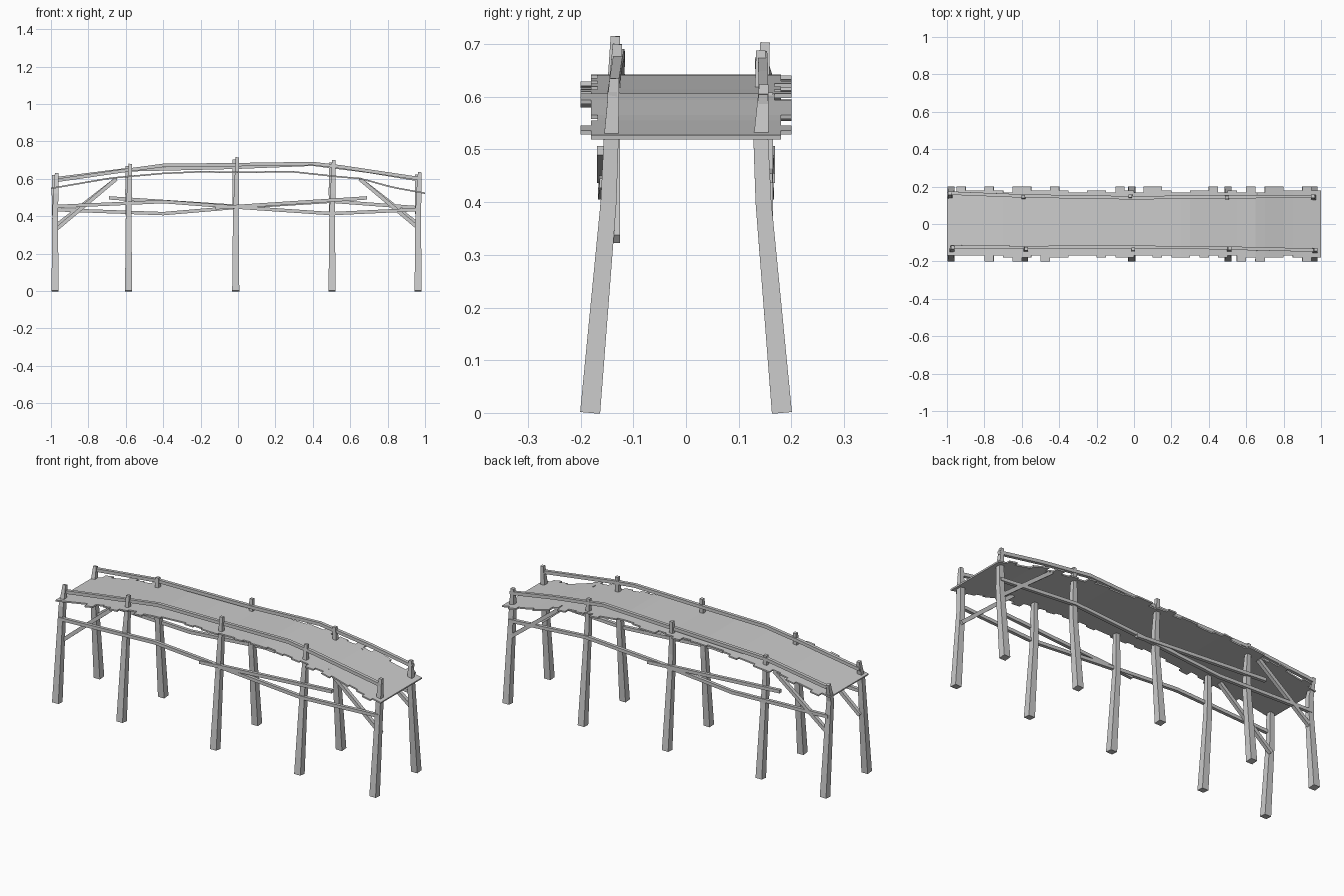
import bpy, bmesh
from mathutils import Vector

cube = bpy.data.objects.get("Cube")
if cube:
    bpy.data.objects.remove(cube, do_unlink=True)

wood = bpy.data.materials.new("weathered grey wood")
wood.use_nodes = True
GREY = (0.6, 0.6, 0.6, 1)
wood.diffuse_color = GREY
wood.node_tree.nodes["Principled BSDF"].inputs["Base Color"].default_value = GREY


def finish(name, bm):
    bmesh.ops.recalc_face_normals(bm, faces=bm.faces)
    mesh = bpy.data.meshes.new(name)
    bm.to_mesh(mesh)
    bm.free()
    mesh.materials.append(wood)
    obj = bpy.data.objects.new(name, mesh)
    bpy.context.collection.objects.link(obj)
    return obj


def beam(name, points, halves):
    """Square timber swept along a path, with one half-width per point."""
    pts = [Vector(p) for p in points]
    bm = bmesh.new()
    rings = []
    for i, p in enumerate(pts):
        along = (pts[min(i + 1, len(pts) - 1)] - pts[max(i - 1, 0)]).normalized()
        side = Vector((0, 1, 0))
        side = (side - along * side.dot(along)).normalized()
        up = along.cross(side)
        h = halves[i]
        rings.append([bm.verts.new(p + side * a * h + up * b * h)
                      for a, b in ((1, 1), (-1, 1), (-1, -1), (1, -1))])
    for r, s in zip(rings, rings[1:]):
        for k in range(4):
            n = (k + 1) % 4
            bm.faces.new((r[k], r[n], s[n], s[k]))
    bm.faces.new(rings[0])
    bm.faces.new(rings[-1])
    return finish(name, bm)


def lerp_profile(profile, x):
    for (xa, za), (xb, zb) in zip(profile, profile[1:]):
        if x <= xb:
            return za + (zb - za) * (x - xa) / (xb - xa)
    return profile[-1][1]


# Arched deck: a thin sheet whose plank ends stick out unevenly
ARCH = [(-1, .553), (-.68, .608), (-.4, .633), (-.2, .642), (0, .638),
        (.28, .643), (.55, .614), (.66, .605), (.82, .56), (1, .527)]
REACH = {"l": .168, "m": .18, "h": .2}
BACK = "lhmmhmlhhmmhmllmmlhmlhhmllmmhlmlhlhhmmhm"
FRONT = "llllhlmhmlhmmlllmlmmllmlmmlmlmlhmhmmlmhm"
bm = bmesh.new()
count = len(BACK)
for i, (b, f) in enumerate(zip(BACK, FRONT)):
    x0, x1 = (2 * k / count - 1 for k in (i, i + 1))
    ys = (-REACH[f], -.15, .15, REACH[b])
    for ya, yb in zip(ys, ys[1:]):
        bm.faces.new([bm.verts.new((x, y, lerp_profile(ARCH, x)))
                      for x, y in ((x0, ya), (x1, ya), (x1, yb), (x0, yb))])
bmesh.ops.remove_doubles(bm, verts=bm.verts, dist=.0005)
deck = finish("deck", bm)
if deck.data.polygons[0].normal.z < 0:
    deck.data.flip_normals()
thick = deck.modifiers.new("thickness", "SOLIDIFY")
thick.thickness = .008

# Splayed posts in pairs: x, top height, front top y, back top y
POSTS = [("right_end", -.978, .63, -.125, .165), ("right_inner", -.585, .68, -.132, .147),
         ("middle", -.012, .715, -.134, .15), ("left_inner", .503, .7, -.13, .142),
         ("left_end", .963, .635, -.136, .148)]
for name, x, top, yf, yb in POSTS:
    for side, y, s in (("front", yf, -1), ("back", yb, 1)):
        dx = -.008 * s
        beam(f"{side}_post_{name}",
             [(x, s * .182, 0), (x, s * .147, .4), (x + dx * .5, s * .142, .52),
              (x + dx, y, top - (.012 if s > 0 else 0))],
             (.019, .015, .014, .009))

# Handrails and lower rails along each side: points of x, y, z
RAILS = {
    "front_handrail": [(-.98, -.122, .59), (-.6, -.126, .645), (-.4, -.125, .672),
                       (0, -.125, .676), (.4, -.126, .682), (.55, -.13, .664), (.98, -.14, .6)],
    "back_handrail": [(-.98, .165, .6), (-.6, .15, .648), (0, .14, .662),
                      (.4, .145, .678), (.7, .147, .64), (.97, .147, .595)],
    "front_lower_rail": [(-.98, -.155, .452), (-.4, -.158, .478), (0, -.155, .448),
                         (.5, -.158, .414), (.97, -.155, .436)],
    "back_lower_rail": [(-.98, .155, .435), (-.4, .158, .414), (0, .155, .448),
                        (.5, .158, .48), (.97, .155, .445)],
    "front_loose_rail": [(-.12, -.16, .445), (.69, -.16, .498)],
    "back_loose_rail": [(.12, .16, .445), (-.69, .16, .498)],
}
for name, pts in RAILS.items():
    beam(name, pts, [.009] * len(pts))

# Diagonal braces from the end posts up to the deck
for end, s in (("left", 1), ("right", -1)):
    for side, y, drop in (("front", -.135, 0), ("back", .155, .02)):
        beam(f"{side}_brace_{end}",
             [(s * .972, y, .33 + drop), (s * .65, y, .6)], (.01, .01))
